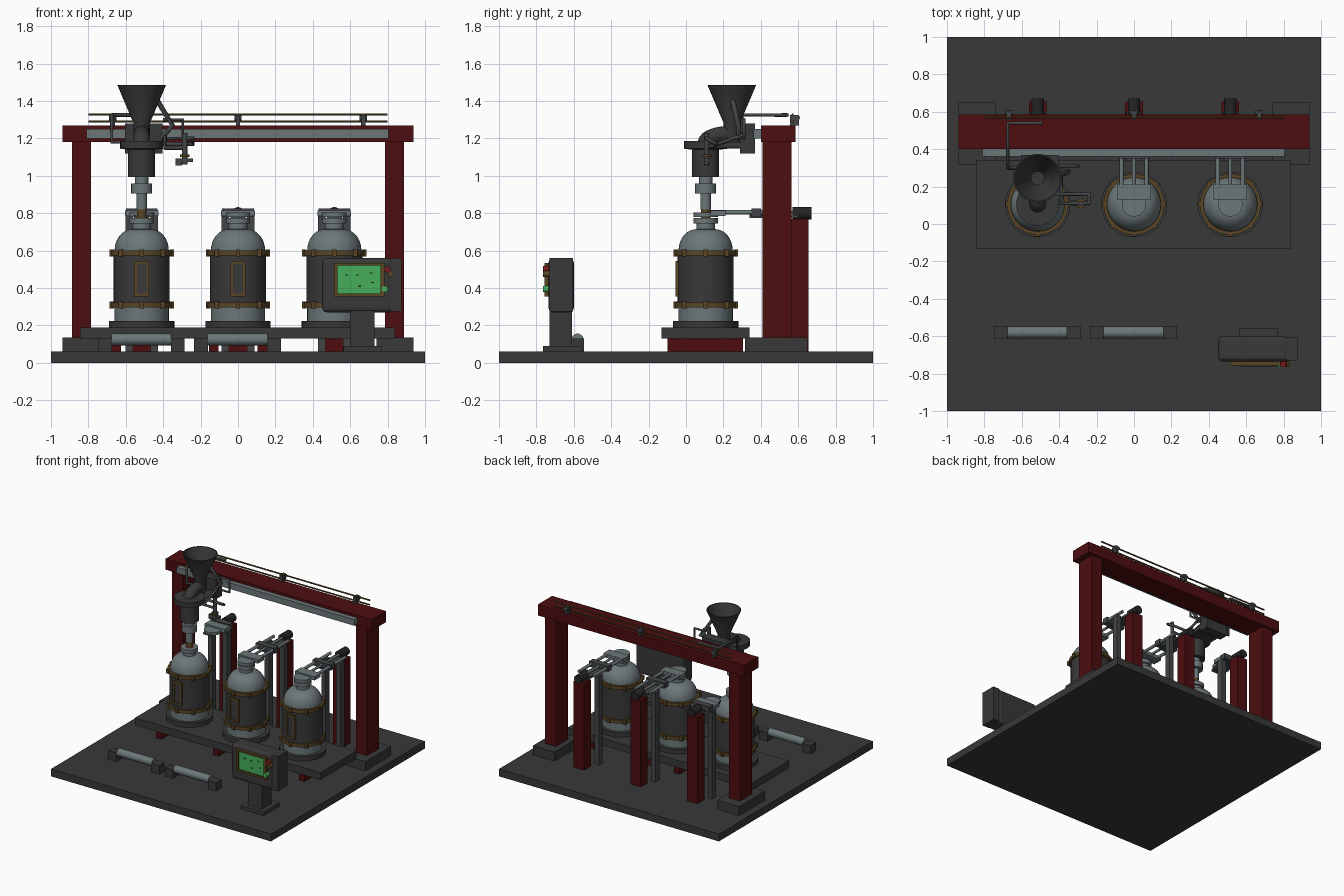
import bpy, bmesh, math
from mathutils import Vector

if "Cube" in bpy.data.objects:
    bpy.data.objects.remove(bpy.data.objects["Cube"])


def material(name, r, g, b):
    m = bpy.data.materials.new(name)
    m.use_nodes = True
    m.diffuse_color = (r, g, b, 1)
    m.node_tree.nodes["Principled BSDF"].inputs["Base Color"].default_value = (r, g, b, 1)
    return m


DARK = material("dark grey", .04, .04, .04)
RED = material("deep red", .075, .004, .005)
STEEL = material("steel", .15, .185, .19)
BRASS = material("brass", .1, .06, .017)
PIPE = material("pipe grey", .055, .06, .063)
BLACK = material("black", .018, .018, .018)
GREEN = material("screen green", .06, .42, .1)
BRIGHT = material("button red", .2, .01, .01)


def finish(name, bm, mat, smooth=True):
    bmesh.ops.recalc_face_normals(bm, faces=bm.faces)
    me = bpy.data.meshes.new(name)
    bm.to_mesh(me)
    bm.free()
    me.materials.append(mat)
    ob = bpy.data.objects.new(name, me)
    bpy.context.scene.collection.objects.link(ob)
    if smooth:
        bpy.ops.object.select_all(action='DESELECT')
        ob.select_set(True)
        bpy.context.view_layer.objects.active = ob
        bpy.ops.object.shade_smooth_by_angle(angle=math.radians(35))
    return ob


def box(name, x, y, z, mat, bevel=0):
    """Box from (min, max) pairs on each axis."""
    bm = bmesh.new()
    bmesh.ops.create_cube(bm, size=1)
    for v in bm.verts:
        v.co = [(a + b) / 2 + c * (b - a) for (a, b), c in zip((x, y, z), v.co)]
    ob = finish(name, bm, mat, False)
    if bevel:
        mod = ob.modifiers.new("bevel", 'BEVEL')
        mod.width, mod.segments = bevel, 3
    return ob


def lathe(name, cx, cy, profile, mat, steps=40):
    """Turn a list of (radius, height) points about a vertical axis."""
    bm = bmesh.new()
    vs = [bm.verts.new((r, 0, z)) for r, z in profile]
    edges = [bm.edges.new(p) for p in zip(vs, vs[1:])]
    bmesh.ops.spin(bm, geom=vs + edges, cent=(0, 0, 0), axis=(0, 0, 1),
                   angle=math.tau, steps=steps, use_merge=True)
    bmesh.ops.remove_doubles(bm, verts=bm.verts, dist=1e-5)
    bmesh.ops.translate(bm, verts=bm.verts, vec=(cx, cy, 0))
    return finish(name, bm, mat)


def disc(name, cx, cy, r, z0, z1, mat, steps=40):
    return lathe(name, cx, cy, [(0, z0), (r, z0), (r, z1), (0, z1)], mat, steps)


def rod(name, a, b, r, mat, sides=20):
    a, b = Vector(a), Vector(b)
    bm = bmesh.new()
    bmesh.ops.create_cone(bm, cap_ends=True, segments=sides, radius1=r, radius2=r,
                          depth=(b - a).length)
    turn = (b - a).to_track_quat('Z', 'Y').to_matrix()
    for v in bm.verts:
        v.co = turn @ v.co + (a + b) / 2
    return finish(name, bm, mat)


def tube(name, pts, r, mat):
    cu = bpy.data.curves.new(name, 'CURVE')
    cu.dimensions, cu.bevel_depth, cu.bevel_resolution = '3D', r, 3
    cu.use_fill_caps = True
    sp = cu.splines.new('POLY')
    sp.points.add(len(pts) - 1)
    for p, co in zip(sp.points, pts):
        p.co = (*co, 1)
    cu.materials.append(mat)
    ob = bpy.data.objects.new(name, cu)
    bpy.context.scene.collection.objects.link(ob)


# Floor and tank platform
box("floor_plate", (-1, 1), (-1, 1), (0, .06), DARK)
box("tank_platform", (-.845, .84), (-.13, .34), (.13, .19), DARK)
for x in (-.65, -.13, .13, .65):
    box("platform_support", (x - .025, x + .025), (-.1, .305), (.06, .13), RED)

# Gantry
for s, side in ((-1, "right"), (1, "left")):
    box(side + "_foot", sorted((s * .74, s * .937)), (.315, .65), (.06, .135), DARK)
    box(side + "_column", sorted((s * .787, s * .887)), (.41, .565), (.135, 1.18), RED)
box("gantry_beam", (-.937, .937), (.4, .585), (1.18, 1.27), RED)
box("beam_rail", (-.81, .805), (.36, .4), (1.2, 1.25), STEEL)
for z in (1.29, 1.328):
    rod("cable_rod", (-.8, .57, z), (.8, .57, z), .006, BRASS, 10)
for x in (-.67, 0, .67):
    box("rod_bracket", (x - .012, x + .012), (.555, .605), (1.27, 1.325), PIPE)
    rod("bracket_pin", (x - .02, .595, 1.31), (x + .02, .595, 1.31), .014, PIPE)

CY = .105
for x, name in ((-.515, "right"), (0, "middle"), (.515, "left")):
    # Tank
    disc(name + "_tank_base", x, CY, .175, .19, .225, DARK)
    dome = [(.05 + .095 * math.cos(t), .6 + .115 * math.sin(t))
            for t in [i * math.pi / 16 for i in range(9)]]
    lathe(name + "_tank_shell", x, CY, [(0, .225), (.145, .225)] + dome +
          [(.05, .745), (.065, .745), (.065, .775), (0, .775)], STEEL)
    lathe(name + "_tank_jacket", x, CY, [(.14, .32), (.15, .32), (.15, .575), (.14, .575)], DARK)
    for z in (.31, .588):
        lathe(name + "_tank_band", x, CY, [(.14, z - .014), (.163, z - .014),
              (.163, z + .014), (.14, z + .014)], BRASS)
        for i in range(8):
            a = i * math.pi / 4
            bx, by = x + .16 * math.cos(a), CY + .16 * math.sin(a)
            box("band_bolt", (bx - .012, bx + .012), (by - .012, by + .012),
                (z - .018, z + .018), BRASS)
    # Sight window with its frame
    box(name + "_window", (x - .03, x + .03), (-.051, -.03), (.365, .535), DARK)
    for s in (-1, 1):
        box("window_side", sorted((x + s * .026, x + s * .04)), (-.057, -.02), (.355, .545), BRASS)
        zc = .45 + s * .088
        box("window_end", (x - .04, x + .04), (-.057, -.02), (zc - .008, zc + .008), BRASS)
    # Lift column and sliding arm, drawn back on the tank being filled
    box(name + "_lift_column", (x - .047, x + .047), (.565, .655), (.06, .77), RED)
    rod(name + "_lift_motor", (x, .57, .8), (x, .67, .8), .033, BLACK)
    box(name + "_motor_mount", (x - .04, x + .04), (.34, .6), (.775, .79), PIPE)
    back = .3 if x < -.1 else 0
    for s in (-1, 1):
        px = x + s * .067
        box(name + "_lift_rail", (px - .02, px + .02), (.47, .52), (.06, .79), PIPE)
        rod(name + "_arm", (px, .13 + back, .805), (px, .56, .805), .012, STEEL)
    rod(name + "_drive_screw", (x, .17 + back, .805), (x, .6, .805), .01, STEEL)
    box(name + "_arm_plate", (x - .09, x + .09), (.13 + back, .21 + back), (.785, .815), STEEL)
    disc(name + "_arm_disc", x, CY + back, .065, .78, .803, STEEL)
    box(name + "_arm_bridge", (x - .085, x + .085), (.35 + back / 2, .4 + back / 2), (.78, .825), PIPE)

# Filling head above the right tank
HX, HY = -.515, .245
disc("nozzle_tip", HX, CY, .025, .75, .83, BRASS)
disc("nozzle_seal", HX, CY, .035, .757, .775, BRIGHT)
lathe("nozzle", HX, CY, [(0, .82), (.028, .82), (.028, .905), (.056, .905), (.056, .96),
                         (.036, .96), (.036, 1.0), (0, 1.0)], STEEL)
lathe("mixing_barrel", HX, CY, [(0, .995), (.072, .995), (.072, 1.14), (.115, 1.145),
                                (.115, 1.185), (0, 1.185)], DARK)
box("head_carriage", (HX - .1, HX + .11), (.16, .33), (1.145, 1.18), DARK, .015)
box("carriage_mount", (HX - .09, HX + .11), (.29, .37), (1.12, 1.28), DARK)
tube("feed_elbow", [(HX, CY + .14 * (1 - math.cos(t)), 1.175 + .05 * math.sin(t))
                    for t in [i * math.pi / 16 for i in range(9)]], .045, DARK)
lathe("hopper", HX, HY, [(0, 1.18), (.045, 1.18), (.045, 1.285), (.13, 1.485),
                         (.122, 1.485), (.036, 1.29), (0, 1.285)], DARK)

# Pipework and the small side gripper
tube("cable_pipe", [(-.6, .3, 1.18), (-.675, .3, 1.18), (-.675, .3, 1.325),
                    (-.675, .54, 1.325), (-.49, .54, 1.325)], .01, PIPE)
tube("hopper_brace", [(-.43, .25, 1.4), (-.35, .28, 1.27), (-.41, .28, 1.2)], .014, PIPE)
tube("gripper_pipe", [(-.4, .31, 1.3), (-.295, .31, 1.3), (-.295, .31, 1.2),
                      (-.4, .31, 1.2)], .009, PIPE)
tube("gripper_arm", [(-.42, .16, 1.17), (-.24, .16, 1.17), (-.24, .11, 1.2),
                     (-.29, .11, 1.2)], .011, PIPE)
tube("gripper_link", [(-.39, .31, 1.22), (-.39, .11, 1.15), (-.29, .11, 1.15)], .011, PIPE)
rod("gripper_post", (-.285, .11, 1.06), (-.285, .11, 1.23), .014, PIPE)
disc("gripper_collar", -.285, .11, .026, 1.1, 1.115, BRASS, 20)
box("gripper_jaw", (-.335, -.24), (.095, .125), (1.075, 1.092), PIPE)
box("gripper_finger", (-.335, -.3), (.095, .125), (1.055, 1.08), PIPE)

# Floor rollers
for x in (-.517, -.002):
    rod("roller", (x - .16, -.58, .125), (x + .16, -.58, .125), .032, STEEL)
    for s in (-1, 1):
        e = x + s * .195
        box("roller_block", (e - .037, e + .037), (-.615, -.545), (.06, .13), DARK)

# Control panel
box("panel_foot", (.565, .77), (-.765, -.56), (.06, .09), DARK)
box("panel_post", (.6, .73), (-.73, -.61), (.09, .28), DARK)
box("panel_housing", (.45, .83), (-.735, -.6), (.27, .56), DARK, .025)
box("panel_side_box", (.815, .875), (-.73, -.605), (.275, .56), DARK)
box("screen", (.53, .765), (-.744, -.735), (.37, .52), GREEN)
for x in (.522, .773):
    box("screen_frame_side", (x - .01, x + .01), (-.757, -.73), (.355, .535), BRASS)
for z in (.3625, .5275):
    box("screen_frame_end", (.512, .783), (-.757, -.73), (z - .0075, z + .0075), BRASS)
for x, z in ((.58, .47), (.64, .47), (.71, .48), (.65, .41), (.72, .43)):
    box("screen_mark", (x - .008, x + .008), (-.747, -.74), (z - .003, z + .003), BLACK)
for x, z, mat in ((.8, .5, BRIGHT), (.815, .475, BRASS), (.785, .395, GREEN)):
    rod("panel_button", (x, -.73, z), (x, -.765, z), .017, mat)
